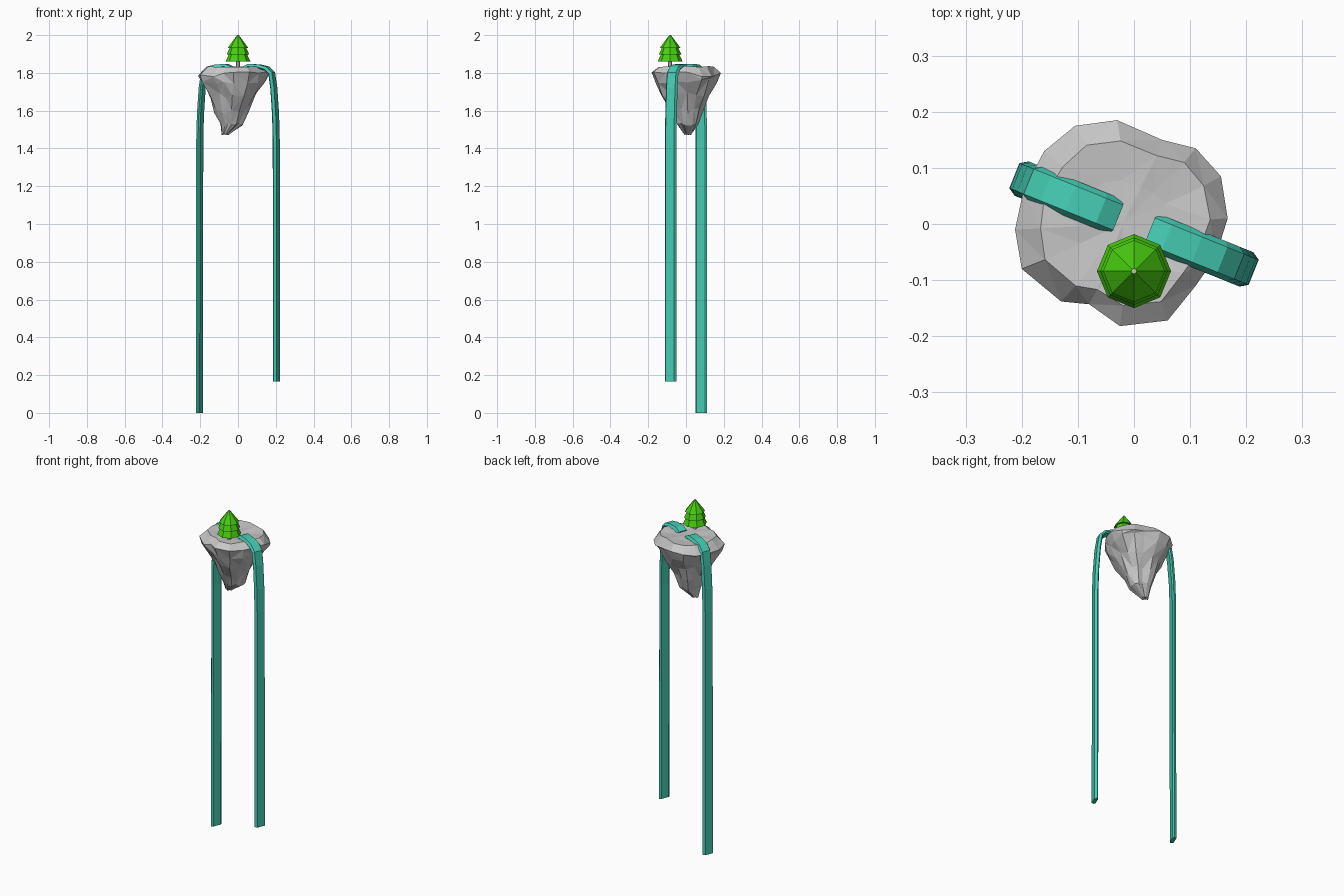
import bpy, bmesh, math, random
from mathutils import Vector

if "Cube" in bpy.data.objects:
    bpy.data.objects.remove(bpy.data.objects["Cube"])
random.seed(4)

def material(name, rgb):
    m = bpy.data.materials.new(name)
    m.diffuse_color = (*rgb, 1)
    m.use_nodes = True
    m.node_tree.nodes["Principled BSDF"].inputs["Base Color"].default_value = m.diffuse_color
    return m

GREY = material("stone grey", (0.58, 0.58, 0.58))
TEAL = material("water teal", (0.06, 0.60, 0.45))
GREEN = material("leaf green", (0.065, 0.62, 0.005))

def loft(name, rings, mat):
    """Skin a closed solid through rings of equal point count."""
    bm = bmesh.new()
    vs = [[bm.verts.new(p) for p in r] for r in rings]
    n = len(vs[0])
    for a, b in zip(vs, vs[1:]):
        for i in range(n):
            j = (i + 1) % n
            bm.faces.new((a[i], a[j], b[j], b[i]))
    for cap in (vs[0], vs[-1]):
        f = bm.faces.new(cap)
        if n > 8:
            bmesh.ops.poke(bm, faces=[f])
    bmesh.ops.recalc_face_normals(bm, faces=bm.faces)
    me = bpy.data.meshes.new(name)
    bm.to_mesh(me)
    bm.free()
    me.materials.append(mat)
    ob = bpy.data.objects.new(name, me)
    bpy.context.collection.objects.link(ob)
    return ob

# floating rock: plan outline shrunk toward an off-centre tip
outline = [(.167, .01), (.155, .085), (.11, .135), (.05, .15), (-.03, .185),
           (-.105, .175), (-.16, .13), (-.197, .06), (-.212, -.01),
           (-.2, -.08), (-.13, -.138), (-.08, -.143), (-.025, -.182),
           (.06, -.172), (.11, -.11), (.145, -.06)]
levels = [  # scale, centre x, centre y, z, jitter
    (.42, -.01, 0, 1.828, .003), (.80, 0, 0, 1.833, .004),
    (1.0, 0, 0, 1.792, .014), (.91, 0, 0, 1.755, .014),
    (.68, -.012, 0, 1.68, .016), (.46, -.022, .005, 1.60, .014),
    (.31, -.027, .008, 1.53, .008), (.10, -.065, .01, 1.475, .004)]
rings = []
for s, cx, cy, z, j in levels:
    ring = []
    for x, y in outline:
        k = s if s == 1 else s * (1 + random.uniform(-1, 1) * min(j * 5, .07))
        ring.append((cx + x * k, cy + y * k, z + random.uniform(-j, j)))
    rings.append(ring)
rock = loft("floating_rock", rings, GREY)
bm = bmesh.new()
bm.from_mesh(rock.data)
bmesh.ops.triangulate(bm, faces=bm.faces)
bm.to_mesh(rock.data)
bm.free()

# waterfalls: flattened six-sided ribbon swept over the rim and down
section = [(-.033, -.003), (-.024, .011), (.024, .011),
           (.033, -.003), (.024, -.010), (-.024, -.010)]

def waterfall(name, angle, bottom):
    d = Vector((math.cos(angle), math.sin(angle), 0))
    w = Vector((-d.y, d.x, 0))
    path = [(.035, 1.822), (.065, 1.836), (.12, 1.834), (.165, 1.823),
            (.192, 1.798), (.204, 1.72), (.214, 1.58), (.218, 1.44),
            (.219, bottom)]
    rings = []
    for i, (r, z) in enumerate(path):
        a, b = path[max(i - 1, 0)], path[min(i + 1, len(path) - 1)]
        t = Vector((b[0] - a[0], b[1] - a[1])).normalized()
        if i == len(path) - 1:
            t = Vector((0, -1))
        n = d * -t.y + Vector((0, 0, t.x))
        p = d * r + Vector((0, 0, z))
        rings.append([p + w * u + n * v for u, v in section])
    loft(name, rings, TEAL)

waterfall("left_waterfall", math.radians(158), 0.0)
waterfall("right_waterfall", math.radians(-22), 0.165)

# tree: stacked octagonal tiers around a thin tapering trunk
def cone(name, z0, z1, r0, r1, mat, n=8):
    loft(name, [[(r * math.cos(math.tau * i / n), -.084 + r * math.sin(math.tau * i / n), z)
                 for i in range(n)] for z, r in ((z0, r0), (z1, r1))], mat)

cone("tree_trunk", 1.80, 2.0, .013, .004, GREY)
for i, (z0, z1, r0, r1) in enumerate([(1.86, 1.905, .066, .045),
                                      (1.897, 1.94, .060, .040),
                                      (1.932, 1.999, .055, .005)]):
    cone(f"tree_tier_{i + 1}", z0, z1, r0, r1, GREEN)
